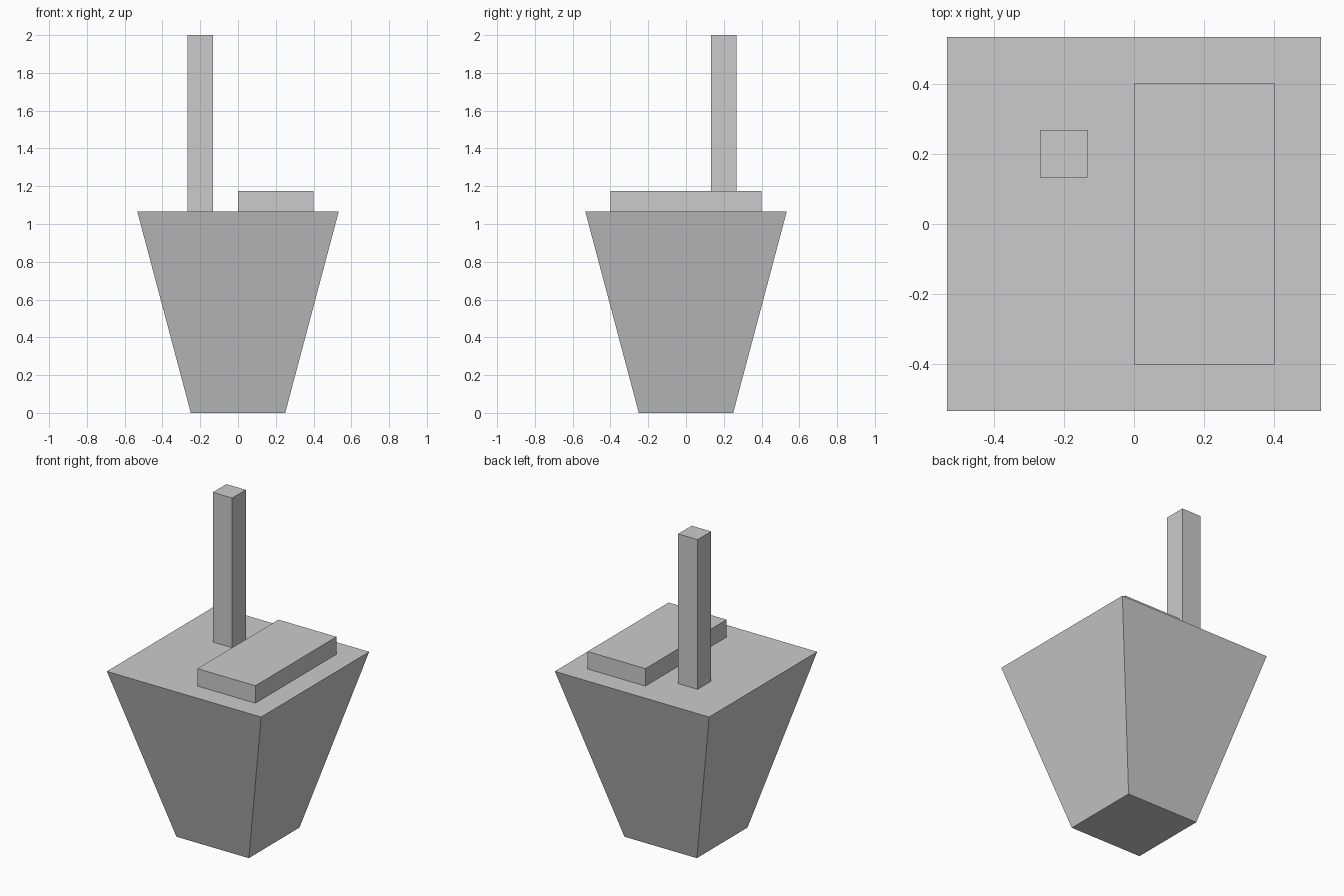
import bpy
import bmesh

if "Cube" in bpy.data.objects:
    bpy.data.objects.remove(bpy.data.objects["Cube"])


def frustum(name, centre, bottom, top, z0, z1):
    """Rectangular block whose bottom and top half sizes may differ."""
    bm = bmesh.new()
    bmesh.ops.create_cube(bm, size=2)
    for v in bm.verts:
        half, z = (top, z1) if v.co.z > 0 else (bottom, z0)
        v.co = (centre[0] + v.co.x * half[0], centre[1] + v.co.y * half[1], z)
    mesh = bpy.data.meshes.new(name)
    bm.to_mesh(mesh)
    bm.free()
    obj = bpy.data.objects.new(name, mesh)
    bpy.context.collection.objects.link(obj)
    return obj


RIM = 1.065

# Tapered body, wider at the top
frustum("tapered_body", (0, 0), (0.25, 0.25), (0.533, 0.533), 0, RIM)

# Low slab on the right half of the top
frustum("top_slab", (0.2, 0), (0.2, 0.4), (0.2, 0.4), RIM, 1.174)

# Tall square post at the back left
frustum("square_post", (-0.2, 0.2), (0.067, 0.067), (0.067, 0.067), RIM, 2.0)
